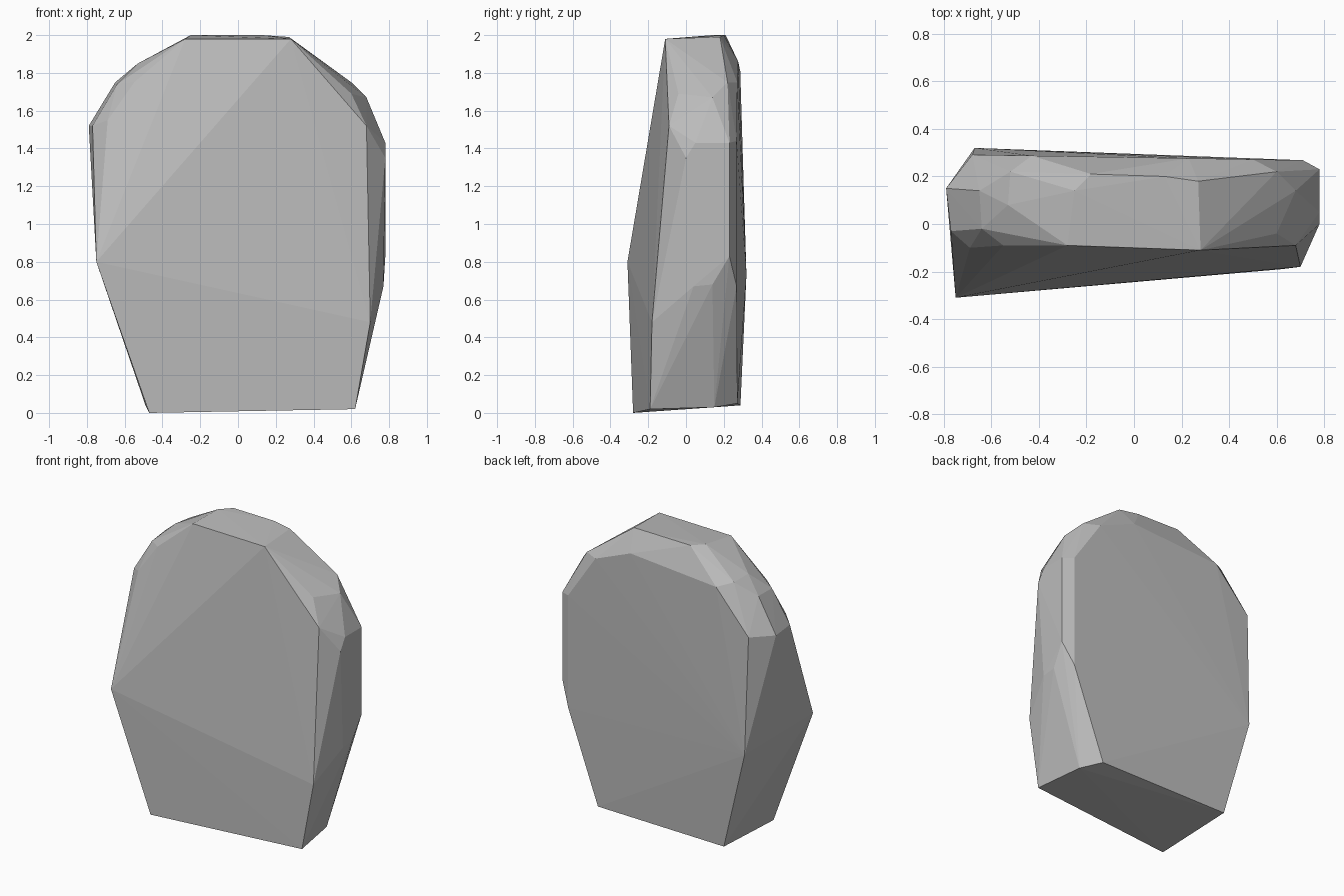
import bpy
import bmesh
from mathutils import Vector

# Remove the default object only
default_cube = bpy.data.objects.get("Cube")
if default_cube:
    bpy.data.objects.remove(default_cube, do_unlink=True)


def make_material(name, color):
    material = bpy.data.materials.new(name)
    material.use_nodes = True
    material.diffuse_color = color
    shader = material.node_tree.nodes["Principled BSDF"]
    shader.inputs["Base Color"].default_value = color
    shader.inputs["Roughness"].default_value = 1
    return material


def hull_object(name, points, material):
    """Wrap a faceted convex stone around the given corner points."""
    mesh = bpy.data.meshes.new(name)
    bm = bmesh.new()
    for point in points:
        bm.verts.new(Vector(point))
    result = bmesh.ops.convex_hull(bm, input=bm.verts[:])
    unused = [item for item in set(result["geom_interior"] + result["geom_unused"])
              if isinstance(item, bmesh.types.BMVert)]
    bmesh.ops.delete(bm, geom=unused, context="VERTS")
    bmesh.ops.recalc_face_normals(bm, faces=bm.faces[:])
    bm.to_mesh(mesh)
    bm.free()
    mesh.materials.append(material)
    stone = bpy.data.objects.new(name, mesh)
    bpy.context.collection.objects.link(stone)
    return stone


# Front face rim, the left bulge leaning furthest forward
front_rim = [
    (-.47, -.28, 0), (.62, -.19, .02), (.7, -.18, .48), (.68, -.09, 1.52),
    (.6, -.04, 1.69), (.28, -.11, 1.98), (-.28, -.09, 1.98),
    (-.55, -.09, 1.75), (-.69, -.1, 1.55), (-.75, -.31, .8),
]

# Nearly flat back face: (x, z) outline on a slightly slanted plane
back_outline = [
    (.48, .05), (.71, .67), (.71, 1.44), (.5, 1.75), (.23, 1.86),
    (-.43, 1.81), (-.68, 1.53), (-.49, .04),
]
back_rim = [(x, .28 - x / 60, z) for x, z in back_outline]
back_rim.append((-.67, .32, .73))

# Flat crown between the two faces
crown = [(.27, .18, 1.99), (.13, .2, 2), (-.18, .21, 2), (-.25, .14, 2)]

# Chipped shoulder on the -x side
low_shoulder = [
    (-.52, .22, 1.84), (-.53, .08, 1.85), (-.65, .14, 1.75),
    (-.64, -.02, 1.74), (-.79, .15, 1.52), (-.77, -.03, 1.52),
]

# Steep facets down the +x side
steep_side = [
    (.6, .22, 1.75), (.68, .14, 1.67), (.78, .23, 1.43), (.78, .05, 1.43),
    (.78, 0, 1.35), (.78, .23, .83), (.77, .14, .68), (.77, .04, .67),
    (.57, .15, .03),
]

stone_grey = make_material("stone grey", (.5, .5, .5, 1))
hull_object("rock_slab", front_rim + back_rim + crown + low_shoulder + steep_side,
            stone_grey)
